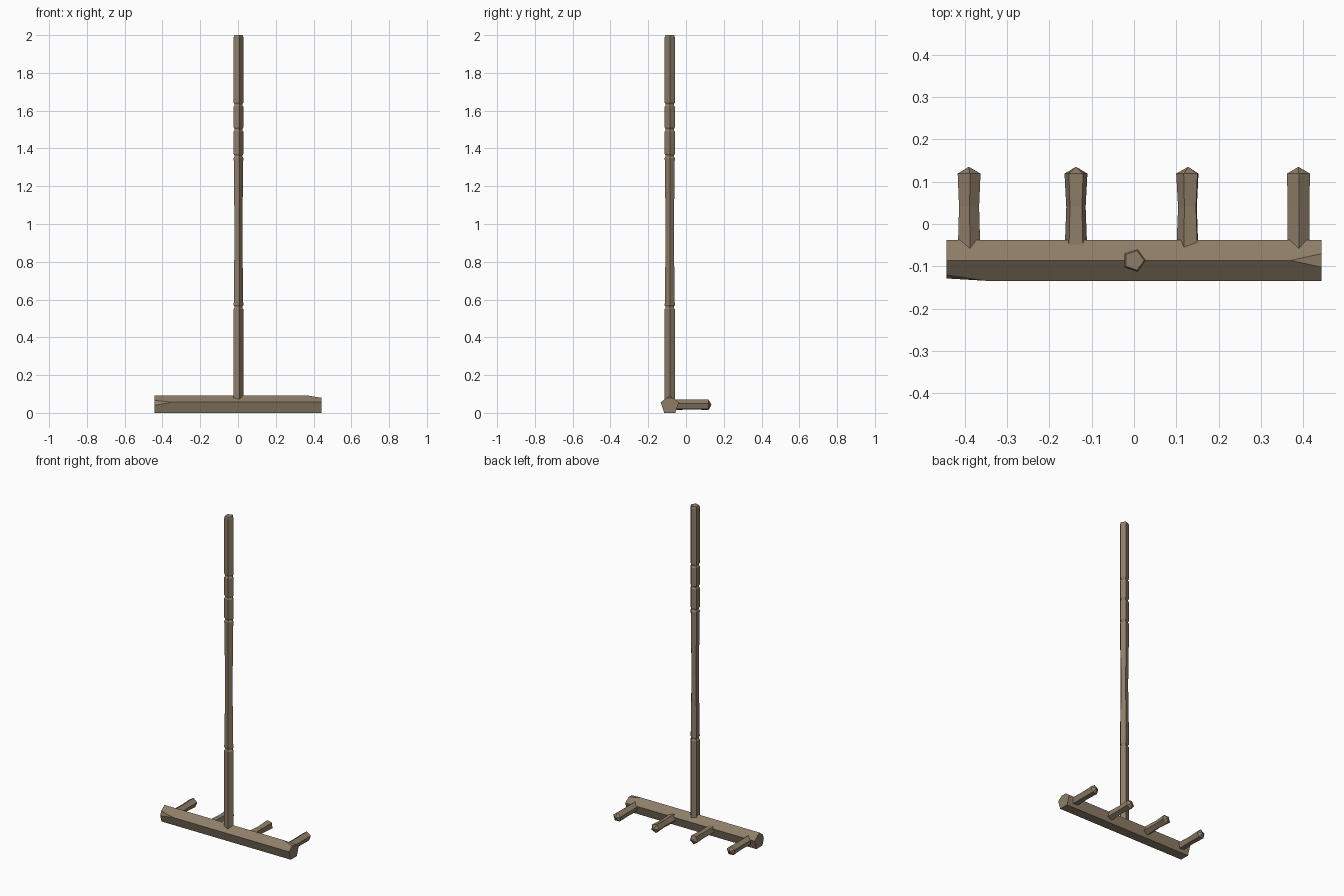
import bpy, bmesh, math
from mathutils import Vector

if "Cube" in bpy.data.objects:
    bpy.data.objects.remove(bpy.data.objects["Cube"])

wood = bpy.data.materials.new("weathered wood")
wood.diffuse_color = (0.27, 0.207, 0.138, 1)
wood.use_nodes = True
wood.node_tree.nodes["Principled BSDF"].inputs["Base Color"].default_value = wood.diffuse_color


def lathe_pentagon(name, axis, center, rings, start, cuts=()):
    """Five-sided bar: rings are (position along axis, radius); radius 0 is a point."""
    bm = bmesh.new()
    c = Vector(center)
    loops = []
    for t, r in rings:
        pts = []
        for i in range(1 if r == 0 else 5):
            a = math.radians(start + 72 * i)
            u, v = r * math.cos(a), r * math.sin(a)
            p = {"x": (t, u, v), "y": (u, t, v), "z": (u, v, t)}[axis]
            pts.append(bm.verts.new(c + Vector(p)))
        loops.append(pts)
    for a, b in zip(loops, loops[1:]):
        for i in range(5):
            j = (i + 1) % 5
            if len(b) == 1:
                bm.faces.new((a[i], a[j], b[0]))
            else:
                bm.faces.new((a[i], a[j], b[j], b[i]))
    for end in (loops[0], loops[-1]):
        if len(end) == 5:
            bm.faces.new(end)
    # chipped corners: slice off a wedge and close it
    for co, no in cuts:
        geom = bm.verts[:] + bm.edges[:] + bm.faces[:]
        res = bmesh.ops.bisect_plane(bm, geom=geom, plane_co=co, plane_no=no, clear_outer=True)
        edges = [e for e in res["geom_cut"] if isinstance(e, bmesh.types.BMEdge)]
        bmesh.ops.holes_fill(bm, edges=[e for e in edges if e.is_boundary], sides=0)
    bmesh.ops.recalc_face_normals(bm, faces=bm.faces[:])
    me = bpy.data.meshes.new(name)
    bm.to_mesh(me)
    bm.free()
    me.materials.append(wood)
    ob = bpy.data.objects.new(name, me)
    bpy.context.collection.objects.link(ob)
    return ob


# handle with carved grooves and a slightly worn grip
R = 0.028
rings = [(0.07, R)]
for z in (0.56, 1.36, 1.50, 1.632):
    rings += [(z - 0.010, R), (z - 0.003, 0.0225), (z + 0.003, 0.0225), (z + 0.010, R)]
    if z == 0.56:
        rings += [(0.95, 0.0225)]
rings += [(1.99, R), (2.0, 0.024)]
lathe_pentagon("handle", "z", (0, -0.086, 0), rings, 0)

# head bar with two chipped ends
lathe_pentagon("head_bar", "x", (0, -0.086, 0.041),
               [(-0.443, 0.0505), (0.443, 0.0505)], 90,
               [((0.37, -0.086, 0.0915), (0.16, 0, 1)),
                ((-0.35, -0.134, 0.0566), (-0.11, -0.95, 0.30))])

# teeth
for i, (x, rot, waist) in enumerate([(-0.39, 85, 0.025), (-0.137, 54, 0.024),
                                     (0.128, 112, 0.024), (0.388, 88, 0.027)]):
    lathe_pentagon(f"tooth_{i + 1}", "y", (x, 0, 0.043),
                   [(-0.06, 0.028), (0.04, waist), (0.119, 0.0285), (0.135, 0)], rot)
